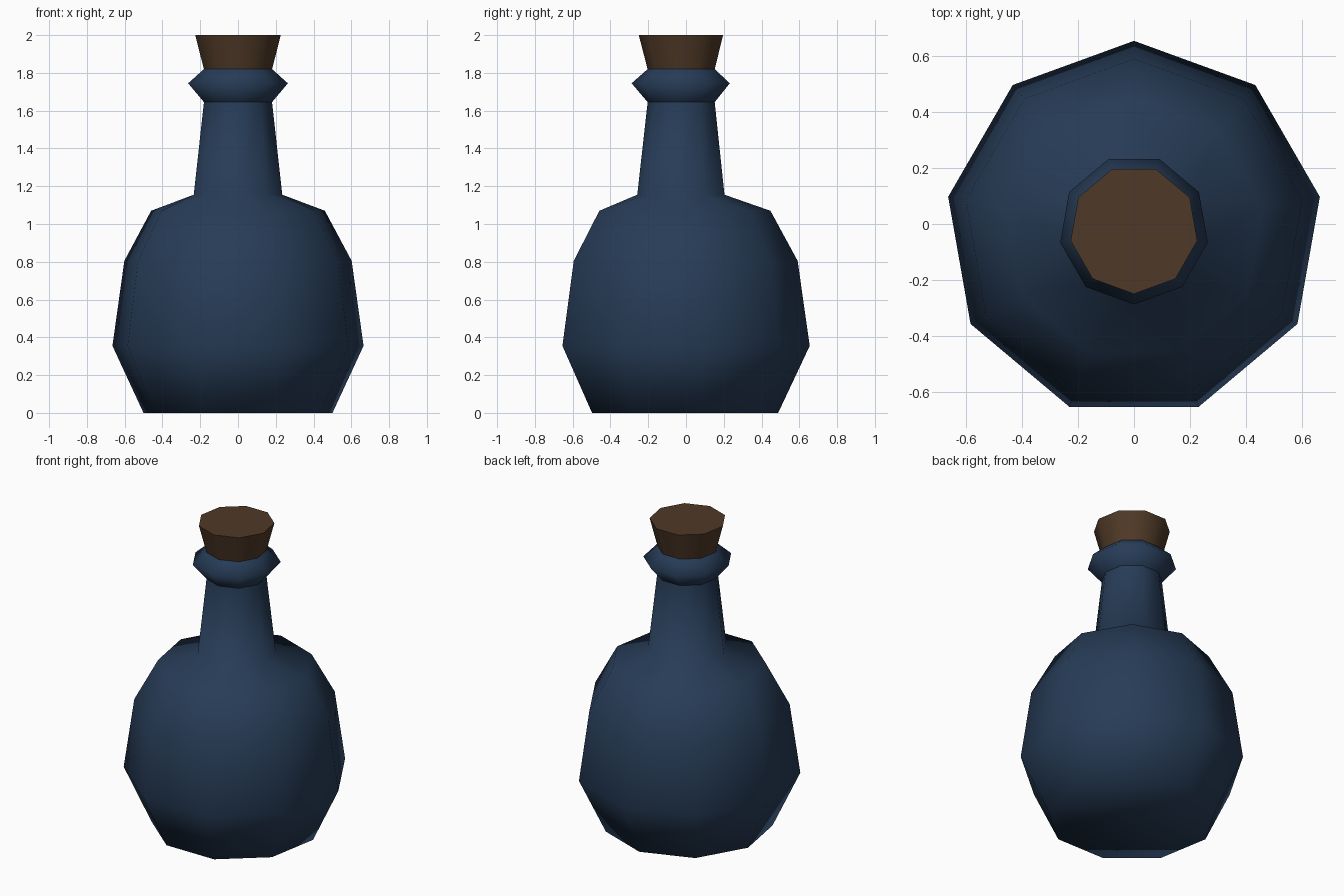
import bpy, bmesh, math

SIDES = 9
CENTRE_Y = -0.02

# Remove the default cube
cube = bpy.data.objects.get("Cube")
if cube:
    bpy.data.objects.remove(cube, do_unlink=True)


def make_material(name, colour):
    mat = bpy.data.materials.new(name)
    mat.use_nodes = True
    mat.diffuse_color = colour
    bsdf = next(n for n in mat.node_tree.nodes if n.type == 'BSDF_PRINCIPLED')
    bsdf.inputs["Base Color"].default_value = colour
    bsdf.inputs["Roughness"].default_value = 0.8
    return mat


def lathe(name, profile, mat, cap_bottom=False, cap_top=False):
    """Nine-sided turned part; profile rows are (radius, z, half-step twist)."""
    bm = bmesh.new()
    rings = []
    for radius, z, twist in profile:
        ring = []
        for i in range(SIDES):
            a = math.pi / 2 + (i + twist) * math.tau / SIDES
            ring.append(bm.verts.new((radius * math.cos(a),
                                      CENTRE_Y + radius * math.sin(a), z)))
        rings.append(ring)
    for k in range(len(rings) - 1):
        low, high = rings[k], rings[k + 1]
        twisted = profile[k][2] != profile[k + 1][2]
        for i in range(SIDES):
            j = (i + 1) % SIDES
            if twisted:
                bm.faces.new((low[i], low[j], high[i]))
                bm.faces.new((high[i], low[j], high[j]))
            else:
                bm.faces.new((low[i], low[j], high[j], high[i]))
    if cap_bottom:
        bm.faces.new(rings[0][::-1])
    if cap_top:
        bm.faces.new(rings[-1])
    for f in bm.faces:
        f.smooth = True
    mesh = bpy.data.meshes.new(name)
    bm.to_mesh(mesh)
    bm.free()
    mesh.materials.append(mat)
    obj = bpy.data.objects.new(name, mesh)
    bpy.context.collection.objects.link(obj)
    return obj


glass = make_material("dark blue glass", (0.020, 0.045, 0.095, 1))
cork = make_material("brown cork", (0.078, 0.041, 0.020, 1))

# Bottle body flowing into the neck, which is turned half a step
lathe("bottle_body", [(0.508, 0, 0), (0.675, 0.355, 0), (0.611, 0.805, 0),
                      (0.467, 1.07, 0), (0.238, 1.155, 0.5),
                      (0.183, 1.645, 0.5)], glass, cap_bottom=True)

# Flared lip around the mouth
lathe("bottle_lip", [(0.183, 1.645, 0.5), (0.268, 1.745, 0.5),
                     (0.183, 1.82, 0.5)], glass)

# Tapered stopper with a crisp top edge
stopper = lathe("cork_stopper", [(0.182, 1.815, 0.5), (0.230, 2.0, 0.5)],
                cork, cap_bottom=True, cap_top=True)
bpy.ops.object.select_all(action='DESELECT')
stopper.select_set(True)
bpy.context.view_layer.objects.active = stopper
bpy.ops.object.shade_smooth_by_angle(angle=math.radians(50))
